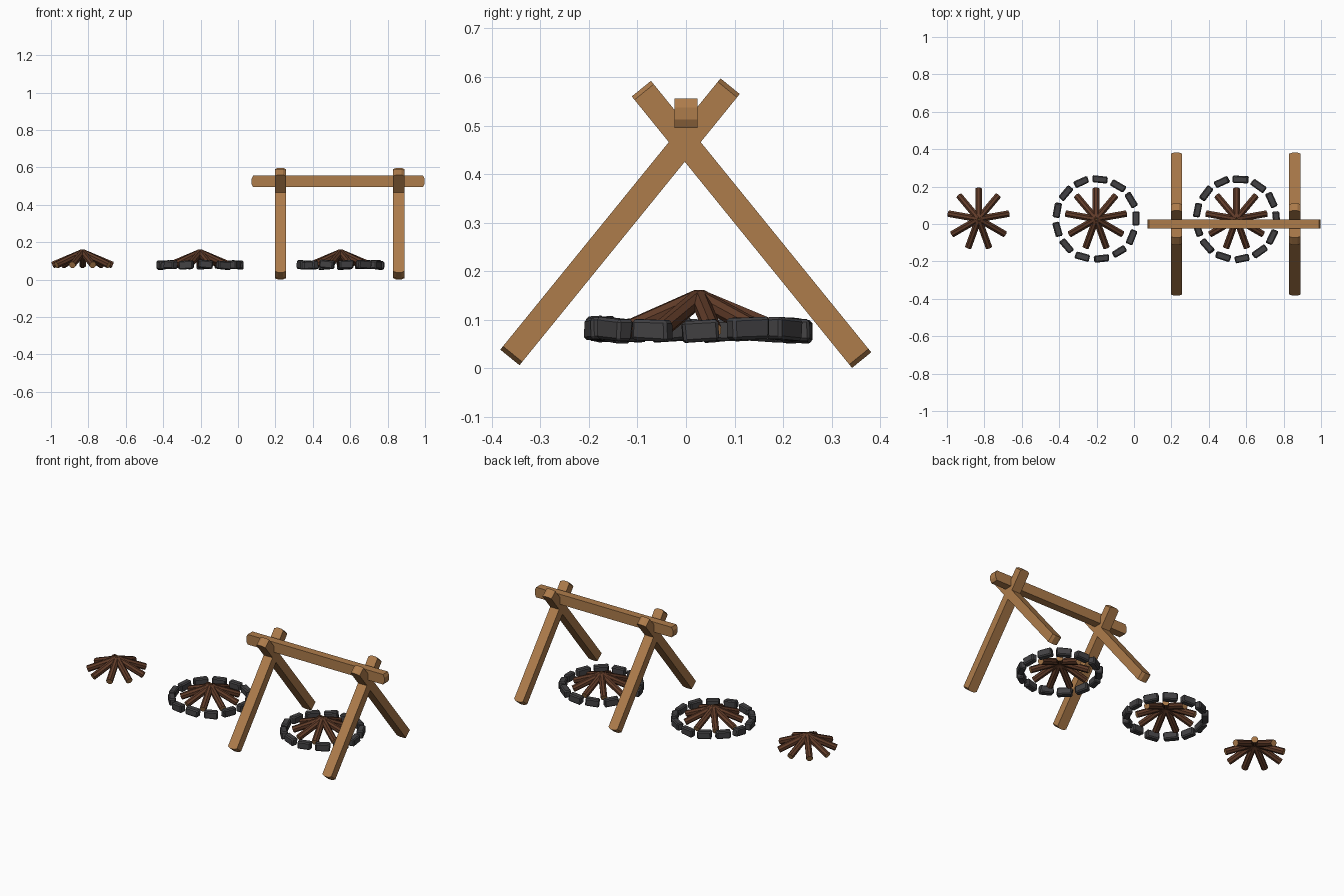
import bpy, bmesh, math, random
from mathutils import Vector, Matrix

if "Cube" in bpy.data.objects:
    bpy.data.objects.remove(bpy.data.objects["Cube"])

random.seed(4)


def material(name, rgb):
    m = bpy.data.materials.new(name)
    m.diffuse_color = (*rgb, 1)
    m.use_nodes = True
    m.node_tree.nodes["Principled BSDF"].inputs["Base Color"].default_value = m.diffuse_color
    return m


timber = material("timber", (0.42, 0.20, 0.07))
bark = material("bark", (0.115, 0.043, 0.021))
stone = material("stone", (0.055, 0.053, 0.056))


def add_object(name, bm, mats):
    bmesh.ops.recalc_face_normals(bm, faces=bm.faces)
    me = bpy.data.meshes.new(name)
    bm.to_mesh(me)
    bm.free()
    for m in mats:
        me.materials.append(m)
    ob = bpy.data.objects.new(name, me)
    bpy.context.collection.objects.link(ob)
    return ob


def plank(name, a, b, chamfer_axis, width, depth, cut=(0.009, 0.016)):
    """Beam from a to b; its ends are chamfered across chamfer_axis."""
    a, b, u = Vector(a), Vector(b), Vector(chamfer_axis)
    d = (b - a).normalized()
    v = d.cross(u)
    L, h = (b - a).length, width / 2
    outline = [(0, -h + cut[1]), (cut[0], -h), (L - cut[0], -h), (L, -h + cut[1]),
               (L, h - cut[1]), (L - cut[0], h), (cut[0], h), (0, h - cut[1])]
    bm = bmesh.new()
    face = bm.faces.new([bm.verts.new(a + d * s + u * t - v * depth / 2) for s, t in outline])
    ext = bmesh.ops.extrude_face_region(bm, geom=[face])["geom"]
    bmesh.ops.translate(bm, vec=v * depth,
                        verts=[e for e in ext if isinstance(e, bmesh.types.BMVert)])
    return add_object(name, bm, [timber])


def log_pile(name, cx, cy):
    """Nine logs leaning together, with paler cut ends."""
    bm = bmesh.new()
    for i in range(9):
        ang = math.radians(90 + 40 * i)
        a = Vector((cx, cy, 0.145))
        b = Vector((cx + 0.161 * math.cos(ang), cy + 0.161 * math.sin(ang), 0.078))
        rot = (b - a).to_track_quat('Z', 'Y').to_matrix().to_4x4()
        mat = (Matrix.Translation((a + b) / 2) @ rot
               @ Matrix.Rotation(math.pi / 8, 4, 'Z'))
        bmesh.ops.create_cone(bm, cap_ends=True, segments=8, radius1=0.019, radius2=0.019,
                              depth=(b - a).length, matrix=mat)
    for f in bm.faces:
        f.material_index = 1 if len(f.verts) > 4 else 0
    return add_object(name, bm, [bark, timber])


def stone_ring(name, cx, cy, count=13):
    """Ring of chunky bevelled stones, each a little tilted."""
    bm = bmesh.new()
    for i in range(count):
        ang = math.radians(84) + 2 * math.pi * i / count
        rock = bmesh.new()
        bmesh.ops.create_cube(rock, size=1)
        for v in rock.verts:
            v.co *= random.uniform(0.93, 1.05)
        size = (0.038, 0.08 * random.uniform(0.95, 1.05), 0.045)
        bmesh.ops.scale(rock, vec=size, verts=rock.verts)
        bmesh.ops.bevel(rock, geom=rock.edges[:], offset=0.006, segments=1,
                        affect='EDGES', profile=0.5)
        mat = (Matrix.Translation((cx + 0.213 * math.cos(ang), cy + 0.213 * math.sin(ang),
                                   0.079 + random.uniform(-0.003, 0.003)))
               @ Matrix.Rotation(ang + random.uniform(-0.08, 0.08), 4, 'Z')
               @ Matrix.Rotation(random.uniform(-0.1, 0.1), 4, 'X'))
        bmesh.ops.transform(rock, matrix=mat, verts=rock.verts)
        tmp = bpy.data.meshes.new("tmp")
        rock.to_mesh(tmp)
        rock.free()
        bm.from_mesh(tmp)
        bpy.data.meshes.remove(tmp)
    return add_object(name, bm, [stone])


# Three fires: bare logs, ringed, and ringed under the cooking frame
for label, x in (("bare", -0.831), ("ringed", -0.203), ("framed", 0.548)):
    log_pile(label + "_fire_logs", x, 0.027)
    if label != "bare":
        stone_ring(label + "_fire_stones", x, 0.026)

# Cooking frame: crossed legs at each end and a ridge beam
for side, x in (("left", 0.227), ("right", 0.86)):
    plank(side + "_leg_front", (x, -0.363, 0.022), (x, 0.091, 0.581), (1, 0, 0), 0.06, 0.051)
    plank(side + "_leg_back", (x, 0.362, 0.0165), (x, -0.092, 0.576), (1, 0, 0), 0.06, 0.051)
plank("ridge_beam", (0.072, 0, 0.525), (0.998, 0, 0.525), (0, 0, 1), 0.061, 0.047, (0.009, 0.018))
